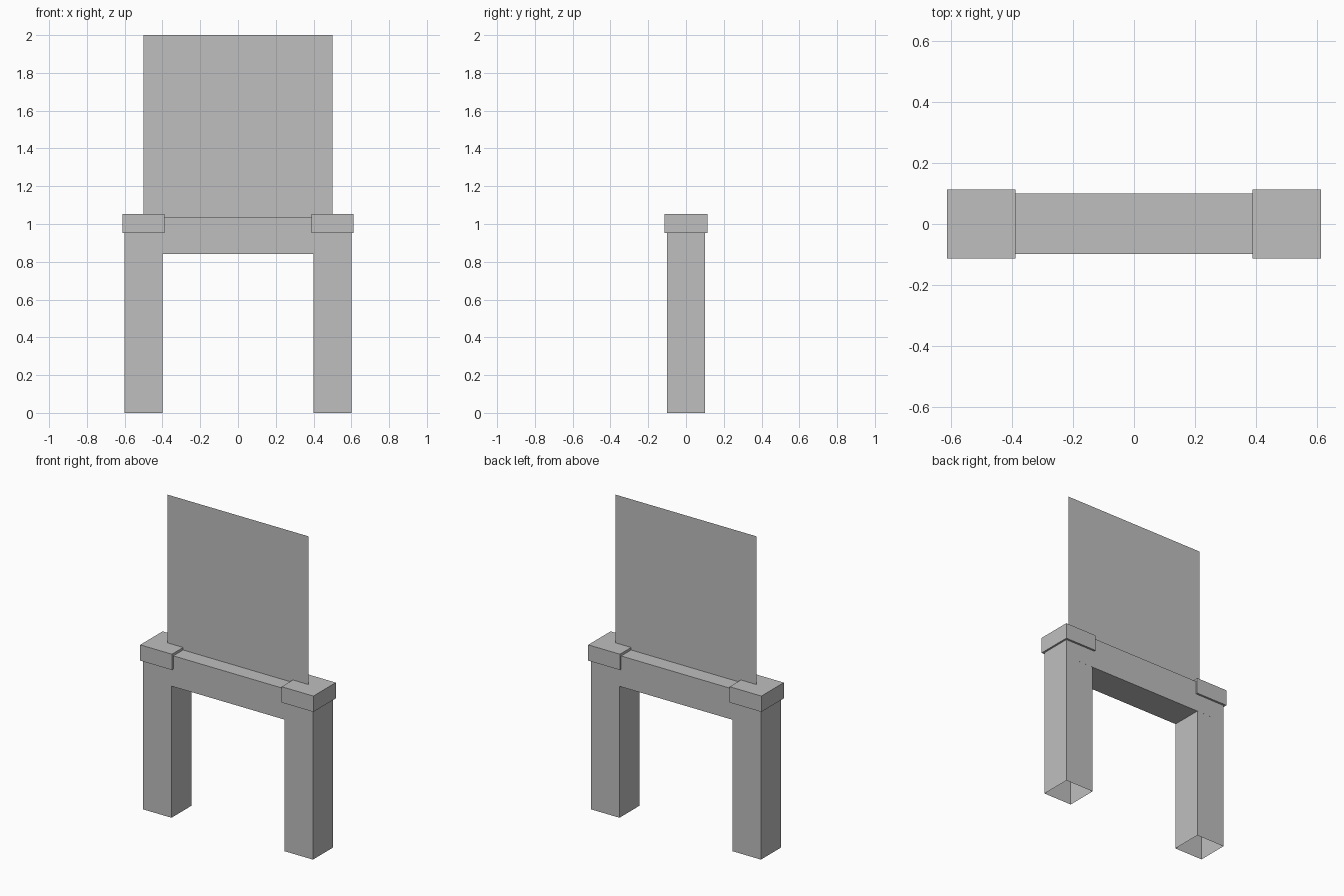
import bpy
import bmesh
from mathutils import Vector

cube = bpy.data.objects.get("Cube")
if cube:
    bpy.data.objects.remove(cube, do_unlink=True)

# One plain grey for every part
grey = bpy.data.materials.new("plain_grey")
grey.use_nodes = True
colour = (0.52, 0.52, 0.52, 1)
grey.diffuse_color = colour
grey.node_tree.nodes["Principled BSDF"].inputs["Base Color"].default_value = colour


def finish(name, bm):
    mesh = bpy.data.meshes.new(name)
    bm.to_mesh(mesh)
    bm.free()
    mesh.materials.append(grey)
    obj = bpy.data.objects.new(name, mesh)
    bpy.context.collection.objects.link(obj)
    return obj


def box(name, low, high, open_bottom=False):
    low, high = Vector(low), Vector(high)
    bm = bmesh.new()
    bmesh.ops.create_cube(bm, size=1)
    bmesh.ops.scale(bm, vec=high - low, verts=bm.verts)
    bmesh.ops.translate(bm, vec=(low + high) / 2, verts=bm.verts)
    if open_bottom:
        bm.normal_update()
        under = [f for f in bm.faces if f.normal.z < -0.9]
        bmesh.ops.delete(bm, geom=under, context='FACES_ONLY')
    return finish(name, bm)


# Hollow-footed posts with overhanging caps
for side, x in (("left", 0.5), ("right", -0.5)):
    box(side + "_post", (x - 0.1, -0.1, 0), (x + 0.1, 0.1, 1), open_bottom=True)
    box(side + "_post_cap", (x - 0.112, -0.113, 0.952), (x + 0.112, 0.113, 1.053))

# Cross beam between the posts
box("cross_beam", (-0.5, -0.0985, 0.84), (0.5, 0.1005, 1.037))

# Thin upright panel, a single sheet
bm = bmesh.new()
corners = [(-0.5, 0, 1), (0.5, 0, 1), (0.5, 0, 2), (-0.5, 0, 2)]
bm.faces.new([bm.verts.new(c) for c in corners])
finish("upright_panel", bm)
